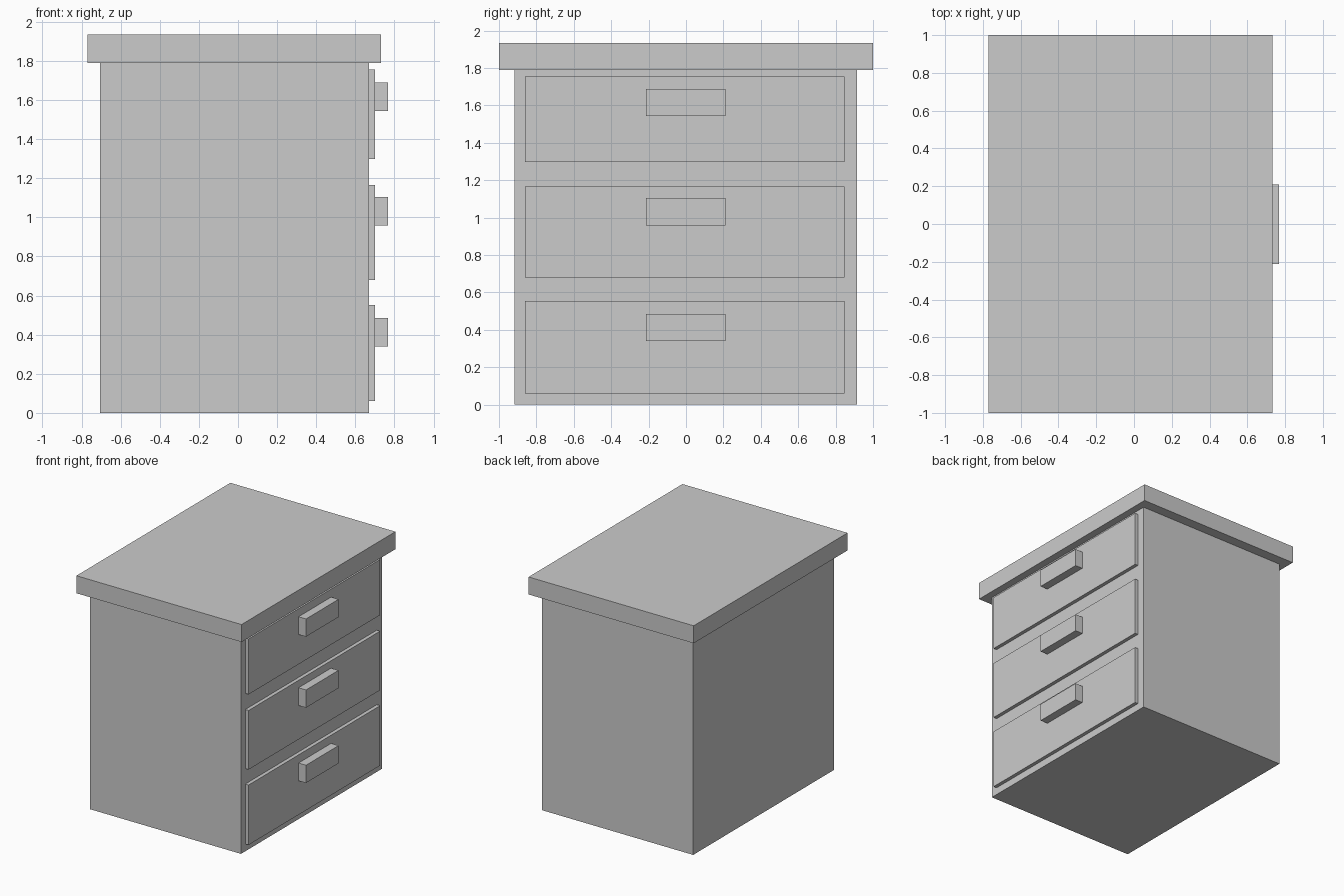
import bpy

if "Cube" in bpy.data.objects:
    bpy.data.objects.remove(bpy.data.objects["Cube"])


def box(name, x, y, z):
    """Axis-aligned box from (min, max) ranges."""
    bpy.ops.mesh.primitive_cube_add(
        size=1, location=[(a + b) / 2 for a, b in (x, y, z)])
    obj = bpy.context.object
    obj.name = name
    obj.scale = [b - a for a, b in (x, y, z)]
    bpy.ops.object.transform_apply(location=False, rotation=False, scale=True)
    return obj


# Cabinet body and overhanging top slab
FACE_X = 0.67
box("cabinet_body", (-0.706, FACE_X), (-0.918, 0.915), (0, 1.79))
box("cabinet_top", (-0.77, 0.732), (-1, 1), (1.79, 1.934))

# Drawer fronts on the +x side, each with a block handle
drawers = [
    ("bottom", (0.06, 0.553), 0.413),
    ("middle", (0.68, 1.166), 1.032),
    ("top", (1.298, 1.755), 1.616),
]
for label, z_range, handle_z in drawers:
    box(label + "_drawer", (FACE_X - 0.005, 0.70), (-0.862, 0.847), z_range)
    box(label + "_handle", (0.695, 0.768), (-0.213, 0.21),
        (handle_z - 0.073, handle_z + 0.073))
